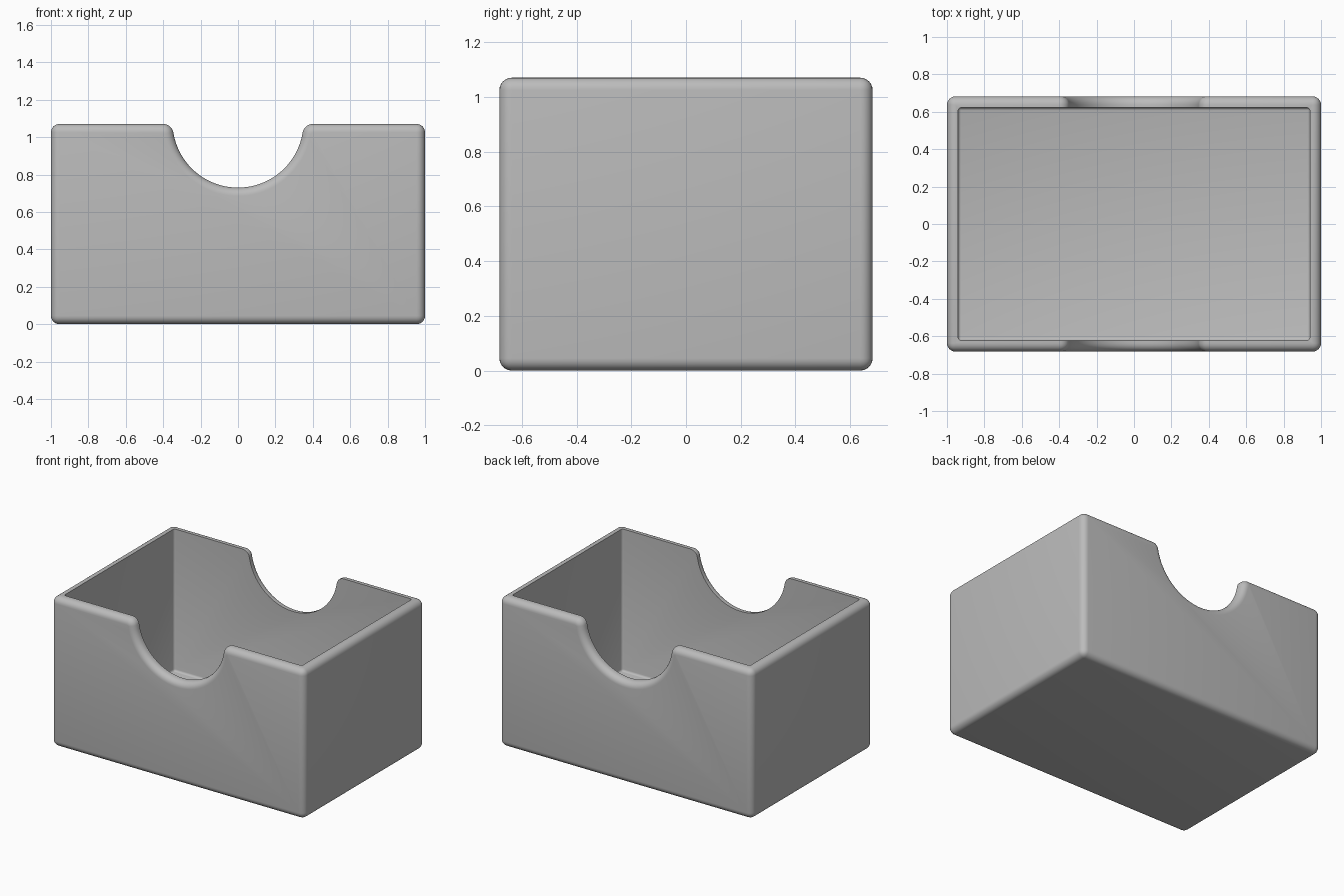
import bpy, bmesh, math

cube = bpy.data.objects.get("Cube")
if cube:
    bpy.data.objects.remove(cube, do_unlink=True)

# Overall sizes
HALF_X, HALF_Y, TOP = 1.0, 0.682, 1.07
WALL, FLOOR = 0.06, 0.055
ROUND = 0.045
NOTCH_R, NOTCH_Z, SHOULDER_R = 0.35, 1.08, 0.055


def arc(cx, cz, r, a0, a1, n):
    return [(cx + r * math.cos(a0 + (a1 - a0) * i / n),
             cz + r * math.sin(a0 + (a1 - a0) * i / n)) for i in range(n + 1)]


def notch_outline():
    """Finger notch with rounded shoulders, from -x to +x."""
    drop = TOP - SHOULDER_R - NOTCH_Z
    sx = math.sqrt((NOTCH_R + SHOULDER_R) ** 2 - drop ** 2)
    tilt = math.atan2(drop, sx)
    shoulder = arc(-sx, TOP - SHOULDER_R, SHOULDER_R, math.pi / 2, -tilt * -1, 8)
    bowl = arc(0, NOTCH_Z, NOTCH_R, math.pi - tilt, 2 * math.pi + tilt, 40)
    # The shoulder meets the bowl along the line joining the two centres
    shoulder = arc(-sx, TOP - SHOULDER_R, SHOULDER_R, math.pi / 2, -tilt, 8)
    mirrored = [(-x, z) for x, z in reversed(shoulder)]
    return shoulder[:-1] + bowl + mirrored[1:]


bm = bmesh.new()
notch = notch_outline()


def shell(hx, hy, z0):
    """Open skin of four walls and a floor; returns rim loop, vertices, upright and floor edges."""
    base = [bm.verts.new((x, y, z0)) for x, y in
            ((-hx, -hy), (hx, -hy), (hx, hy), (-hx, hy))]
    profile = [(-hx, TOP)] + notch + [(hx, TOP)]
    front = [bm.verts.new((x, -hy, z)) for x, z in profile]
    back = [bm.verts.new((x, hy, z)) for x, z in reversed(profile)]
    bm.faces.new(base)
    bm.faces.new([base[0], base[1]] + front[::-1])
    bm.faces.new([base[2], base[3]] + back[::-1])
    bm.faces.new((base[1], base[2], back[0], front[-1]))
    bm.faces.new((base[3], base[0], front[0], back[-1]))
    corners = (front[0], front[-1], back[0], back[-1])
    edges = [bm.edges.get((base[i], base[(i + 1) % 4])) for i in range(4)]
    edges += [bm.edges.get((b, c)) for b, c in zip(base, corners)]
    return front + back, edges


# Outer and inner skins joined by the rim
outer_rim, outer_edges = shell(HALF_X, HALF_Y, 0)
inner_rim, inner_edges = shell(HALF_X - WALL, HALF_Y - WALL, FLOOR)
count = len(outer_rim)
for i in range(count):
    j = (i + 1) % count
    bm.faces.new((outer_rim[i], outer_rim[j], inner_rim[j], inner_rim[i]))
    outer_edges.append(bm.edges.get((outer_rim[i], outer_rim[j])))
bmesh.ops.recalc_face_normals(bm, faces=bm.faces[:])

# Small inside fillets, larger outside rounding
for edges, size, steps in ((inner_edges, 0.015, 3), (outer_edges, ROUND, 6)):
    bmesh.ops.bevel(bm, geom=edges, offset=size, offset_type='OFFSET',
                    segments=steps, profile=0.5, affect='EDGES',
                    clamp_overlap=False)
bmesh.ops.recalc_face_normals(bm, faces=bm.faces[:])

mesh = bpy.data.meshes.new("open_box")
bm.to_mesh(mesh)
bm.free()
box = bpy.data.objects.new("open_box", mesh)
bpy.context.collection.objects.link(box)

# Plain grey
grey = bpy.data.materials.new("grey")
grey.use_nodes = True
colour = (0.5, 0.5, 0.5, 1)
grey.diffuse_color = colour
grey.node_tree.nodes["Principled BSDF"].inputs["Base Color"].default_value = colour
mesh.materials.append(grey)

bpy.ops.object.select_all(action='DESELECT')
box.select_set(True)
bpy.context.view_layer.objects.active = box
bpy.ops.object.shade_smooth_by_angle(angle=math.radians(35))
